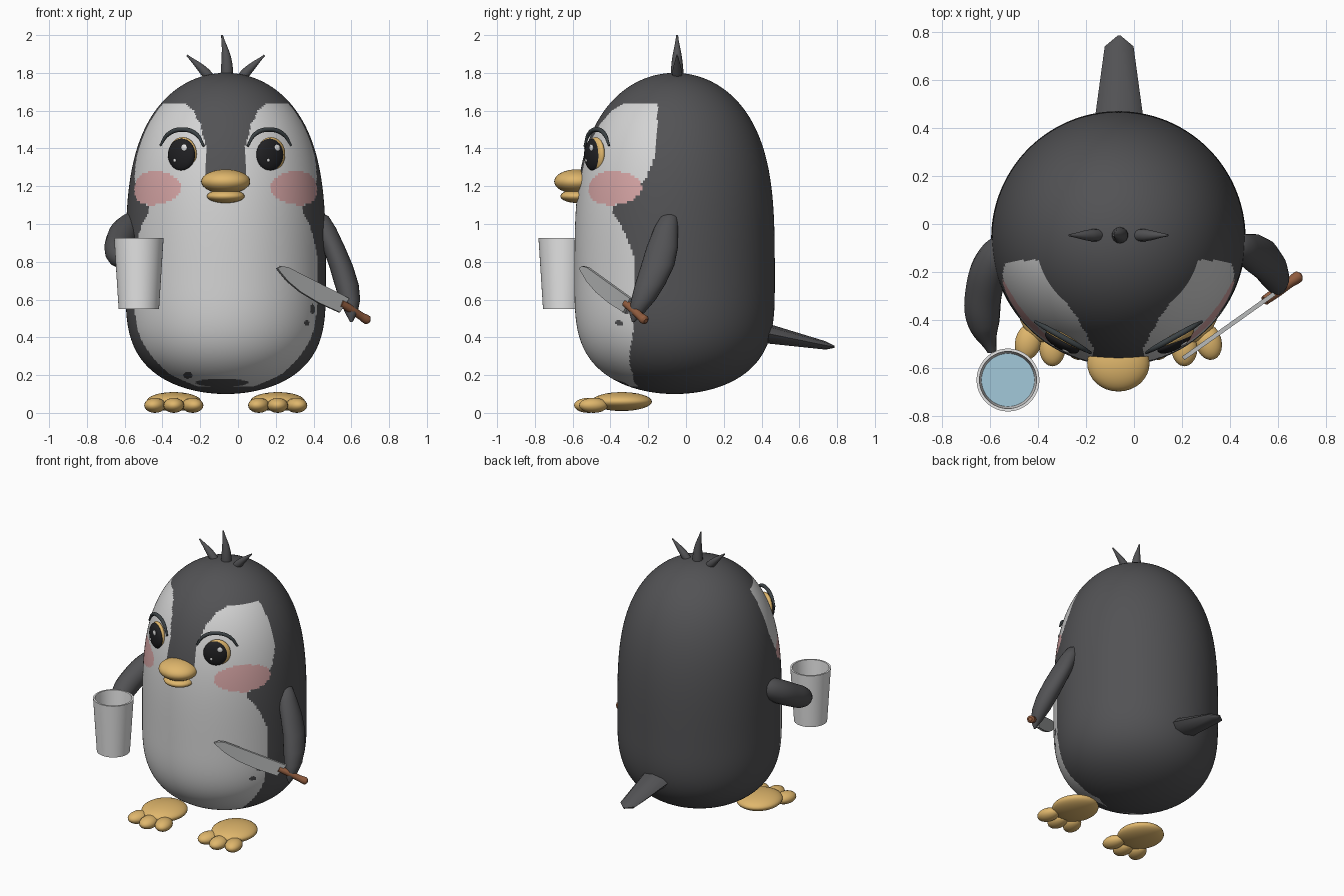
import bpy, bmesh, math
from mathutils import Vector, Matrix

if "Cube" in bpy.data.objects:
    bpy.data.objects.remove(bpy.data.objects["Cube"], do_unlink=True)

X, Y, Z = Vector((1, 0, 0)), Vector((0, 1, 0)), Vector((0, 0, 1))
CX, CY = -0.065, -0.06          # body axis


def material(name, r, g, b):
    m = bpy.data.materials.new(name)
    m.use_nodes = True
    m.diffuse_color = (r, g, b, 1)
    shader = m.node_tree.nodes["Principled BSDF"]
    shader.inputs["Base Color"].default_value = (r, g, b, 1)
    shader.inputs["Roughness"].default_value = 0.7
    return m


DARK = material("charcoal", 0.085, 0.085, 0.09)
PALE = material("pale_grey", 0.66, 0.66, 0.66)
WHITE = material("white", 0.82, 0.82, 0.82)
GOLD = material("gold", 0.74, 0.47, 0.15)
PINK = material("blush_pink", 0.68, 0.38, 0.38)
BLACK = material("eye_black", 0.015, 0.015, 0.017)
BROW = material("brow_grey", 0.045, 0.055, 0.06)
WATER = material("water_blue", 0.36, 0.58, 0.7)
STEEL = material("steel", 0.48, 0.49, 0.49)
WOOD = material("wood_brown", 0.29, 0.11, 0.05)


def finish(ob, *mats):
    for m in mats:
        ob.data.materials.append(m)
    bpy.ops.object.select_all(action='DESELECT')
    ob.select_set(True)
    bpy.context.view_layer.objects.active = ob
    if ob.type == 'CURVE':
        bpy.ops.object.convert(target='MESH')
        ob = bpy.context.object
    bpy.ops.object.shade_smooth_by_angle(angle=math.radians(40))
    return ob


def from_bmesh(name, bm, *mats):
    bmesh.ops.recalc_face_normals(bm, faces=bm.faces)
    mesh = bpy.data.meshes.new(name)
    bm.to_mesh(mesh)
    bm.free()
    ob = bpy.data.objects.new(name, mesh)
    bpy.context.collection.objects.link(ob)
    return finish(ob, *mats)


def loft(name, sections, n, u, v, *mats):
    """Skin elliptical sections (centre, radius along u, radius along v)."""
    bm = bmesh.new()
    turn = [2 * math.pi * i / n for i in range(n)]
    rings = [[bm.verts.new(Vector(c) + u * (a * math.cos(t)) + v * (b * math.sin(t)))
              for t in turn] for c, a, b in sections]
    for lo, hi in zip(rings, rings[1:]):
        for i in range(n):
            j = (i + 1) % n
            bm.faces.new((lo[i], lo[j], hi[j], hi[i]))
    bm.faces.new(rings[0])
    bm.faces.new(rings[-1])
    return from_bmesh(name, bm, *mats)


def ellipsoid(name, loc, radii, mat, turn=0, segs=32):
    bpy.ops.mesh.primitive_uv_sphere_add(segments=segs, ring_count=segs // 2,
                                         location=loc, rotation=(0, 0, turn))
    ob = bpy.context.object
    ob.name = name
    ob.scale = radii
    return finish(ob, mat)


def tube(name, points, radii, mat):
    cu = bpy.data.curves.new(name, 'CURVE')
    cu.dimensions = '3D'
    cu.bevel_depth = 1
    cu.bevel_resolution = 5
    cu.use_fill_caps = True
    sp = cu.splines.new('BEZIER')
    sp.resolution_u = 10
    sp.radius_interpolation = 'CARDINAL'
    sp.bezier_points.add(len(points) - 1)
    for p, co, r in zip(sp.bezier_points, points, radii):
        p.co, p.radius = co, r
        p.handle_left_type = p.handle_right_type = 'AUTO'
    ob = bpy.data.objects.new(name, cu)
    bpy.context.collection.objects.link(ob)
    return finish(ob, mat)


def lerp(table, z):
    for (z0, a), (z1, b) in zip(table, table[1:]):
        if z0 <= z <= z1:
            return a + (b - a) * (z - z0) / (z1 - z0)
    return 0


# Body: rounded egg, markings chosen by height and angle from the front
RINGS = 230
sections = []
for k in range(RINGS + 1):
    s = math.sin(math.pi * (k / RINGS - 0.5) * 0.995)
    r = 0.53 * math.sqrt(1 - abs(s) ** 3.4)
    sections.append(((CX, CY, 0.7 + s * (1.1 if s > 0 else 0.6)), r, r))
body = loft("body", sections, 260, X, Y, DARK, PALE, PINK)

OUTER = [(0.14, 38), (0.2, 53), (0.4, 64), (0.6, 67), (0.8, 67), (0.9, 63), (1, 57),
         (1.08, 50), (1.13, 58), (1.2, 69), (1.25, 73), (1.37, 78), (1.5, 78), (1.64, 75)]
INNER = [(1.18, 0), (1.22, 12.5), (1.4, 12.5), (1.52, 18), (1.6, 27), (1.64, 40)]
SPOTS = [(-0.085, 0.16, 0.14, 0.022), (-0.265, 0.2, 0.025, 0.018),
         (0.395, 0.55, 0.012, 0.025), (0.365, 0.475, 0.015, 0.015)]
for f in body.data.polygons:
    x, y, z = f.center
    dx, dy = abs(x - CX), CY - y
    angle = math.degrees(math.atan2(dx, dy))
    arc = math.radians(angle - 49) * math.hypot(dx, dy)
    spotted = dy > 0 and any(((x - a) / w) ** 2 + ((z - b) / h) ** 2 < 1
                             for a, b, w, h in SPOTS)
    if (arc / 0.19) ** 2 + ((z - 1.19) / 0.09) ** 2 < 1:
        f.material_index = 2
    elif lerp(INNER, z) <= angle < lerp(OUTER, z) and not spotted:
        f.material_index = 1

# Beak
ellipsoid("upper_beak", (CX, -0.58, 1.225), (0.13, 0.118, 0.064), GOLD)
ellipsoid("lower_beak", (CX, -0.575, 1.147), (0.1, 0.09, 0.036), GOLD)

# Eyes, brows and feet, one per side
for side, tag in ((1, "left"), (-1, "right")):
    turn = side * math.radians(29)
    spin = Matrix.Rotation(turn, 3, 'Z')
    eye = Vector((CX + side * 0.234, -0.492, 1.367))
    ellipsoid(tag + "_eye_rim", eye + Vector((0.006, 0.014, 0.002)),
              (0.084, 0.03, 0.091), GOLD, turn)
    ellipsoid(tag + "_eye", eye, (0.08, 0.032, 0.085), BLACK, turn)
    for label, u, w, r in (("large", 0.03, 0.037, 0.018), ("small", -0.025, -0.03, 0.009)):
        depth = 0.032 * math.sqrt(1 - (u / 0.08) ** 2 - (w / 0.085) ** 2)
        ellipsoid(f"{tag}_eye_{label}_glint", eye + spin @ Vector((u, -depth, w)),
                  (r, 0.006, r), WHITE, turn, 16)

    arch = [(0.116, 1.412), (0.155, 1.475), (0.23, 1.5), (0.305, 1.475), (0.347, 1.415)]
    tube(tag + "_brow", [(CX + side * d, -0.54 + (d - 0.11) * 0.56, z) for d, z in arch],
         (0.006, 0.011, 0.012, 0.011, 0.006), BROW)

    fx = CX + side * 0.275
    ellipsoid(tag + "_foot", (fx, -0.34, 0.06), (0.145, 0.16, 0.05), GOLD)
    for n, (off, ty) in enumerate(((-0.1, -0.49), (0, -0.515), (0.1, -0.49))):
        ellipsoid(f"{tag}_toe_{n + 1}", (fx + off, ty, 0.04), (0.055, 0.078, 0.04),
                  GOLD, math.radians(off * 150), 20)

# Wings: the left hangs by the side, the right curls forward to the cup
loft("left_wing", [((0.42, -0.085, 1.06), 0.02, 0.02), ((0.435, -0.09, 1.04), 0.045, 0.045),
                   ((0.46, -0.105, 0.98), 0.058, 0.063), ((0.505, -0.125, 0.88), 0.06, 0.083),
                   ((0.545, -0.15, 0.78), 0.063, 0.088), ((0.575, -0.19, 0.68), 0.064, 0.08),
                   ((0.592, -0.225, 0.6), 0.055, 0.065), ((0.6, -0.26, 0.53), 0.033, 0.04),
                   ((0.6, -0.28, 0.48), 0.006, 0.006)], 24, X, Y, DARK)
tube("right_wing", [(-0.5, -0.06, 1.03), (-0.575, -0.14, 0.98), (-0.625, -0.28, 0.9),
                    (-0.625, -0.42, 0.83), (-0.592, -0.53, 0.79)],
     (0.05, 0.075, 0.078, 0.065, 0.02), DARK)

# Hair tufts
HY = -0.047
tube("middle_tuft", [(-0.058, HY, 1.75), (-0.062, HY, 1.88), (-0.085, HY, 2.0)],
     (0.036, 0.026, 0.005), DARK)
for side, tag in ((1, "left"), (-1, "right")):
    path = [(0.07, 1.76), (0.125, 1.82), (0.205, 1.893)]
    tube(tag + "_tuft", [(CX + side * d, HY, z) for d, z in path], (0.026, 0.023, 0.005), DARK)

# Tail
loft("tail", [((-0.062, 0.36, 0.435), 0.112, 0.06), ((-0.062, 0.74, 0.357), 0.06, 0.022),
              ((-0.062, 0.785, 0.35), 0.006, 0.006)], 8, X, Z, DARK)

# Cup with water
KX, KY = -0.525, -0.65
loft("cup", [((KX, KY, z), r, r) for z, r in
             ((0.55, 0.107), (0.925, 0.131), (0.925, 0.119), (0.58, 0.1))], 48, X, Y, WHITE)
loft("water", [((KX, KY, z), r, r) for z, r in ((0.6, 0.1), (0.77, 0.112))], 48, X, Y, WATER)

# Knife: flat blade profile along the axis from tip to handle end
tip, end = Vector((0.205, -0.56, 0.765)), Vector((0.695, -0.212, 0.495))
along = (end - tip).normalized()
flat = along.cross(Z).normalized()
up = flat.cross(along)


def on_knife(u, v, w=0):
    return tip + along * u + up * v + flat * w


bm = bmesh.new()
outline = [(0, 0), (0.02, 0.022), (0.06, 0.034), (0.49, 0.046), (0.465, -0.046),
           (0.32, -0.056), (0.19, -0.052), (0.09, -0.034), (0.03, -0.012)]
face = bm.faces.new([bm.verts.new(on_knife(u, v, -0.009)) for u, v in outline])
moved = bmesh.ops.extrude_face_region(bm, geom=[face])["geom"]
bmesh.ops.translate(bm, vec=flat * 0.018,
                    verts=[g for g in moved if isinstance(g, bmesh.types.BMVert)])
from_bmesh("knife_blade", bm, STEEL)
tube("knife_handle", [on_knife(u, v) for u, v in
                      ((0.455, 0.002), (0.53, 0), (0.6, -0.006), (0.65, -0.008), (0.662, -0.008))],
     (0.02, 0.022, 0.021, 0.024, 0.012), WOOD)
